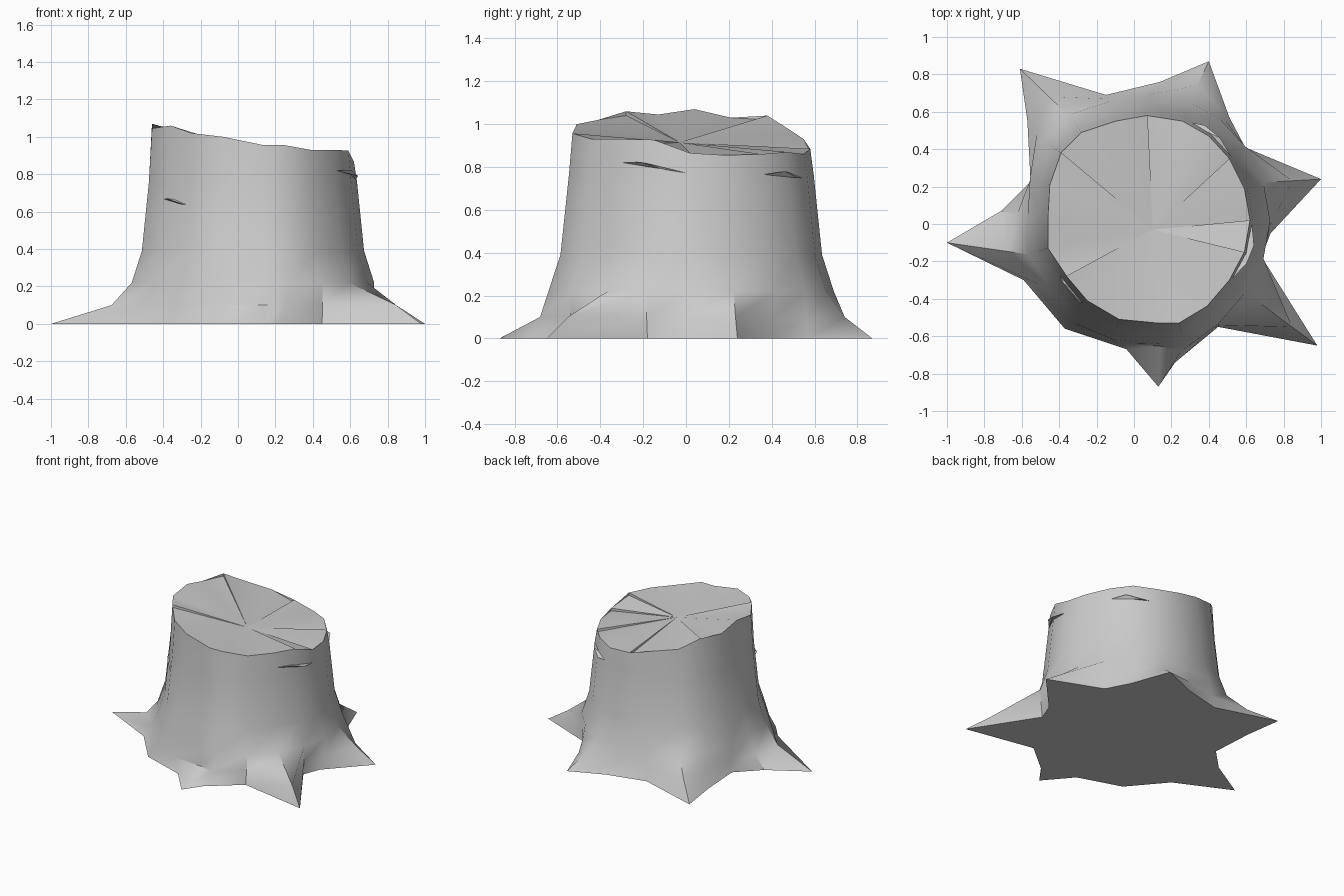
import bpy, math

if "Cube" in bpy.data.objects:
    bpy.data.objects.remove(bpy.data.objects["Cube"])

C = (0.08, 0.03)          # trunk axis
HUB = (0.10, -0.03, 0.915)  # centre of the cut top

# ground outline with six root tips, counter-clockwise
base = [(.73, -.05), (1, .24), (.60, .40), (.51, .57), (.40, .87), (.14, .76), (-.15, .69),
        (-.61, .83), (-.57, .55), (-.55, .23), (-.71, .07), (-1, -.10), (-.59, -.30),
        (-.37, -.56), (-.04, -.67), (.13, -.87), (.22, -.74), (.45, -.55), (.98, -.65), (.68, -.18)]
# uneven cut rim
rim = [(.62, .02, .865), (.59, .19, .855), (.51, .35, .86), (.40, .47, .87), (.26, .55, .86),
       (.07, .58, .885), (-.10, .55, .93), (-.28, .49, .97), (-.39, .38, 1.04), (-.45, .21, 1.03),
       (-.46, .04, 1.07), (-.46, -.13, 1.045), (-.36, -.28, 1.06), (-.25, -.41, 1.02),
       (-.08, -.51, 1.0), (.13, -.53, .957), (.24, -.53, .957), (.39, -.44, .93),
       (.51, -.30, .93), (.59, -.15, .927)]
N = len(rim)


def ring(scale, z):
    return [(C[0] + (p[0] - C[0]) * scale, C[1] + (p[1] - C[1]) * scale, z) for p in rim]


def make(name, verts, faces):
    me = bpy.data.meshes.new(name)
    me.from_pydata(verts, [], faces)
    ob = bpy.data.objects.new(name, me)
    bpy.context.collection.objects.link(ob)
    bpy.ops.object.select_all(action='DESELECT')
    ob.select_set(True)
    bpy.context.view_layer.objects.active = ob
    bpy.ops.object.shade_smooth_by_angle(angle=math.radians(40))
    return ob


# trunk: rings from the root outline to the rim
trunk = ring(1.2, .22)
pull = {1: .5, 11: .75, 15: .95, 18: .35}   # how fast each root sinks into the trunk
low = []
for i, (b, t) in enumerate(zip(base, trunk)):
    f = pull.get(i, .6)
    low.append((b[0] + (t[0] - b[0]) * f, b[1] + (t[1] - b[1]) * f, .1))
levels = [[(x, y, 0) for x, y in base], low, trunk, ring(1.1, .39), ring(1.03, .76), rim]
verts = [v for lv in levels for v in lv]
faces = [tuple(reversed(range(N)))]
for k in range(len(levels) - 1):
    for i in range(N):
        j = (i + 1) % N
        faces.append((k * N + i, k * N + j, (k + 1) * N + j, (k + 1) * N + i))

# cut top: fan of sectors, with a small step at each crack
top = (len(levels) - 1) * N
cracks = {0, 2, 5, 8, 12, 19}
hub = len(verts)
verts.append(HUB)
for i in range(N):
    a, b = top + i, top + (i + 1) % N
    if i in cracks:
        x, y, z = rim[i]
        verts.append((x, y, z - .02))
        s = len(verts) - 1
        faces += [(hub, a, s), (hub, s, b), (a, b, s)]
    else:
        faces.append((hub, a, b))
make("tree_stump", verts, faces)


# bark chips: thin slivers lifting off the trunk
def chip(name, a0, z0, a1, z1, r=.56):
    def at(t, rad, z):
        a = math.radians(t)
        return (C[0] + rad * math.cos(a), C[1] + rad * math.sin(a), z)
    am, zm = (a0 * 2 + a1) / 3, (z0 * 2 + z1) / 3
    v = [at(a0, r - .01, z0), at(a1, r - .01, z1), at(am, r + .015, zm + .02),
         at(am + (a1 - a0) * .3, r + .02, zm - .012), at(am, r - .06, zm)]
    make(name, v, [(0, 3, 2), (2, 3, 1), (0, 2, 4), (2, 1, 4), (1, 3, 4), (3, 0, 4)])


chip("bark_chip_front", 202, .655, 247, .64)
chip("bark_chip_right", -36, .82, -2, .77)
chip("bark_chip_back", 37, .765, 72, .75)
